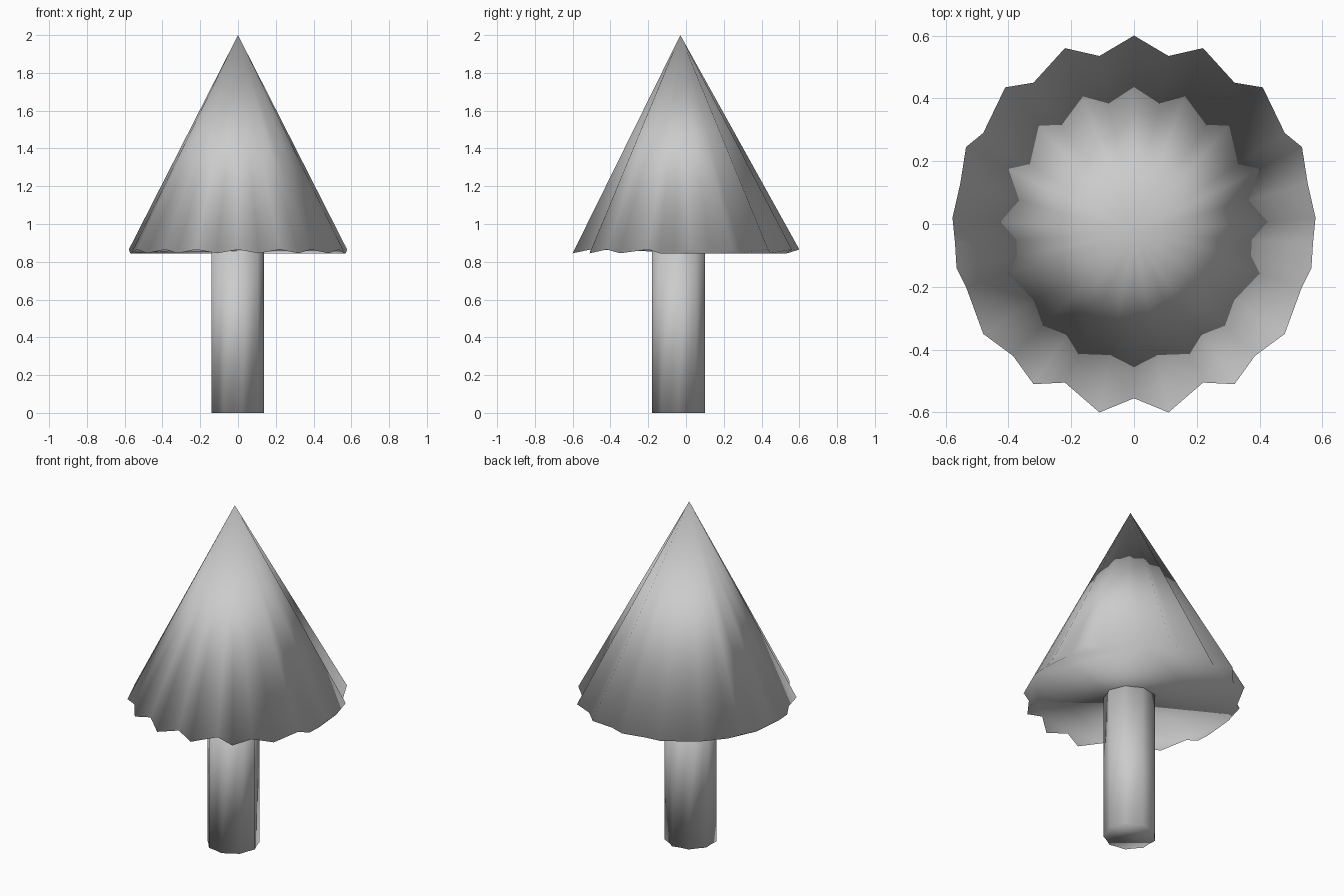
import bpy
from math import sin, cos, pi

cube = bpy.data.objects.get("Cube")
if cube:
    bpy.data.objects.remove(cube, do_unlink=True)

# One plain grey for the whole tree
grey = bpy.data.materials.new("plain_grey")
grey.use_nodes = True
colour = (0.6, 0.6, 0.6, 1)
grey.diffuse_color = colour
grey.node_tree.nodes["Principled BSDF"].inputs["Base Color"].default_value = colour


def add_part(name, verts, faces):
    mesh = bpy.data.meshes.new(name)
    mesh.from_pydata(verts, [], faces)
    mesh.materials.append(grey)
    mesh.polygons.foreach_set("use_smooth", [True] * len(mesh.polygons))
    obj = bpy.data.objects.new(name, mesh)
    bpy.context.collection.objects.link(obj)
    return obj


# Foliage: pleated cone, half of the rim from back to front, then mirrored
half = [(0, .6), (.11, .535), (.22, .56), (.32, .45), (.41, .435), (.48, .29),
        (.535, .245), (.553, .13), (.578, .02), (.57, -.06), (.565, -.14),
        (.535, -.2), (.48, -.35), (.385, -.42), (.32, -.51), (.22, -.505),
        (.11, -.6), (0, -.555)]


def rim_point(i, x, y):
    ridge = i % 2 == 0
    high = ridge == (y > -.1)      # ridges lift at the back, dip at the front
    return (x, y, .865 if high else .845)


right = [rim_point(i, x, y) for i, (x, y) in enumerate(half)]
rim = right + [(-x, y, z) for x, y, z in reversed(right[1:-1])]
n = len(rim)
faces = [(n, (i + 1) % n, i) for i in range(n)]
faces.append(tuple(range(n)))      # underside; the rim runs clockwise from above
add_part("foliage_cone", rim + [(0, -.03, 2)], faces)

# Trunk: softly fluted, closed column tucked just inside the foliage
sides = 18
verts = []
for z in (0, .86):
    for i in range(sides):
        a = 2 * pi * i / sides
        r = .143 if i % 2 == 0 else .132
        verts.append((-.005 + r * cos(a), -.04 + r * sin(a), z))
faces = [(i, (i + 1) % sides, sides + (i + 1) % sides, sides + i) for i in range(sides)]
faces += [tuple(reversed(range(sides))), tuple(range(sides, 2 * sides))]
add_part("trunk", verts, faces)
